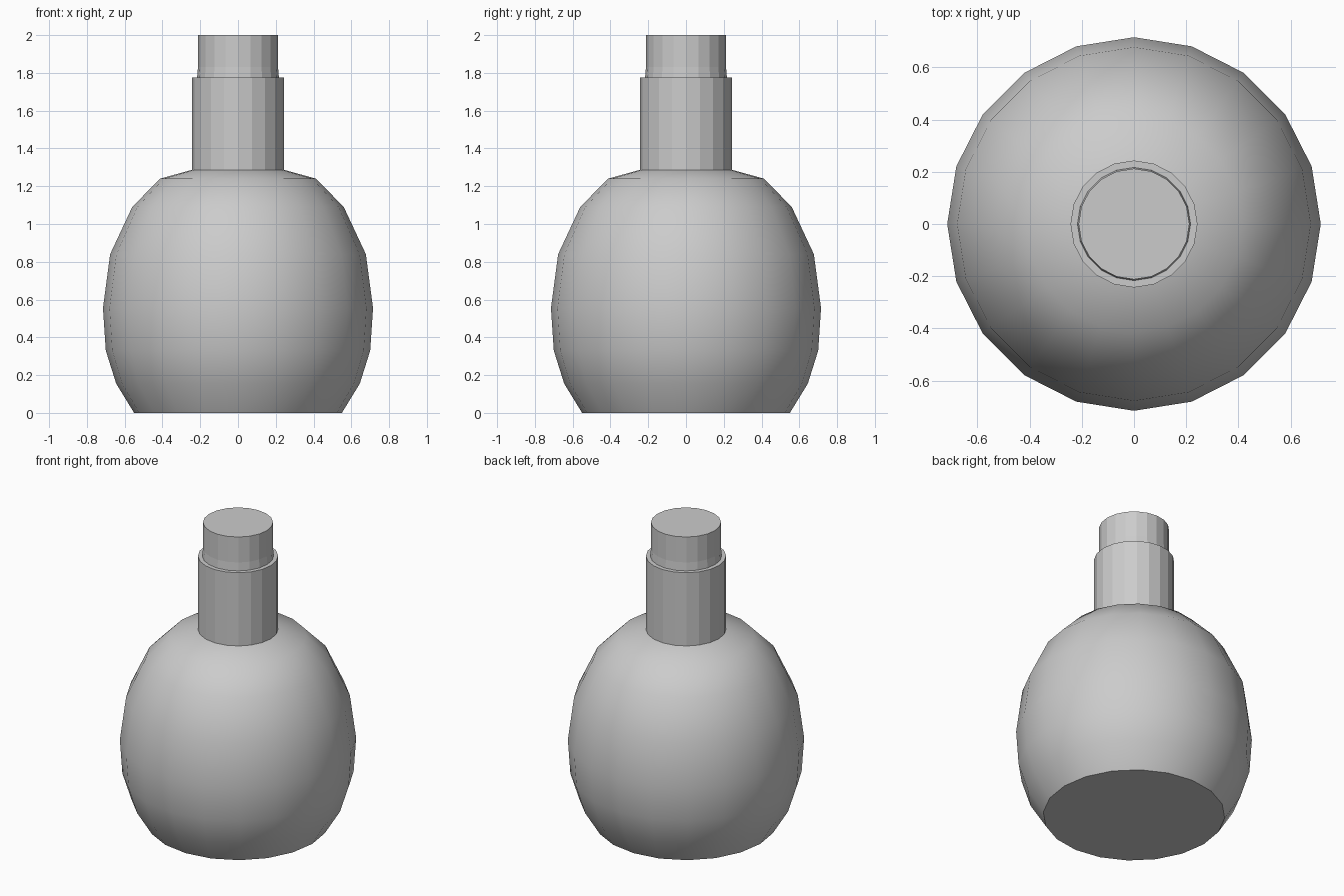
import bpy, bmesh, math

if "Cube" in bpy.data.objects:
    bpy.data.objects.remove(bpy.data.objects["Cube"])

SIDES = 20


def lathe(name, profile, smooth):
    """Revolve an (r, z) profile around z, with flat caps at both ends."""
    bm = bmesh.new()
    rings = []
    for r, z in profile:
        rings.append([bm.verts.new((r * math.cos(a), r * math.sin(a), z))
                      for a in (2 * math.pi * i / SIDES for i in range(SIDES))])
    for low, high in zip(rings, rings[1:]):
        for i in range(SIDES):
            j = (i + 1) % SIDES
            bm.faces.new((low[i], low[j], high[j], high[i])).smooth = smooth
    bm.faces.new(rings[0][::-1])
    bm.faces.new(rings[-1])
    bmesh.ops.recalc_face_normals(bm, faces=bm.faces)
    # keep the cap rims crisp
    for e in bm.edges:
        e.smooth = e.calc_face_angle(0) < math.radians(40)
    mesh = bpy.data.meshes.new(name)
    bm.to_mesh(mesh)
    bm.free()
    obj = bpy.data.objects.new(name, mesh)
    bpy.context.collection.objects.link(obj)
    return obj


# Rounded bottle body
lathe("bottle_body", [(0.55, 0), (0.645, 0.155), (0.70, 0.33), (0.715, 0.555),
                      (0.677, 0.84), (0.56, 1.09), (0.413, 1.24),
                      (0.243, 1.287)], True)

# Straight faceted neck
lathe("bottle_neck", [(0.243, 1.28), (0.243, 1.776)], False)

# Stopper with a slightly flared foot
lathe("stopper", [(0.217, 1.77), (0.212, 1.83), (0.212, 2.0)], False)
